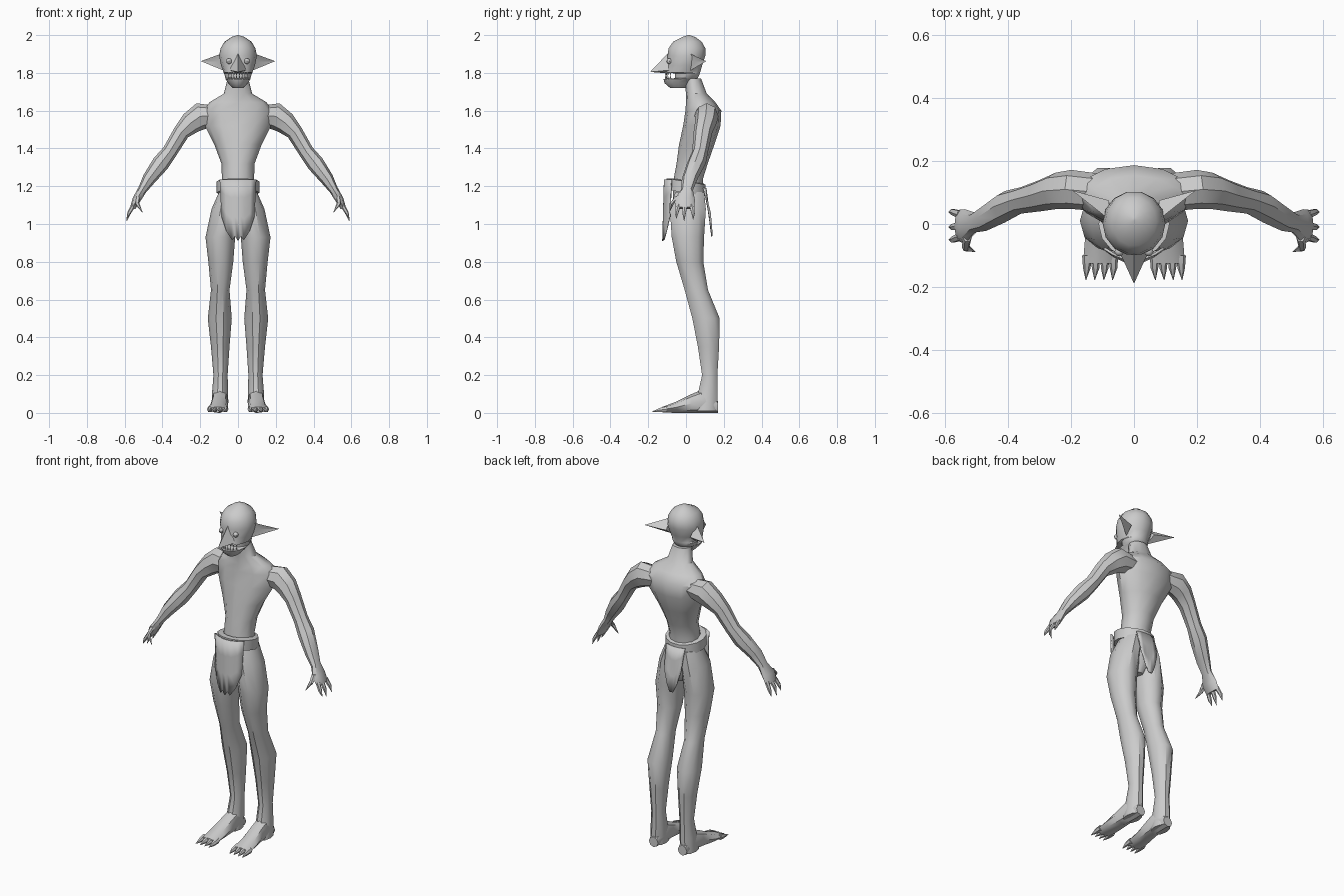
import bpy, bmesh, math
from mathutils import Vector as V

grey = bpy.data.materials.new("plain_grey")
grey.diffuse_color = (0.6, 0.6, 0.6, 1)


def finish(name, bm, mirror=False, angle=40):
    """Turn a bmesh into a smooth-shaded grey object, optionally mirrored in x."""
    bmesh.ops.recalc_face_normals(bm, faces=bm.faces)
    me = bpy.data.meshes.new(name)
    bm.to_mesh(me)
    bm.free()
    me.materials.append(grey)
    ob = bpy.data.objects.new(name, me)
    bpy.context.collection.objects.link(ob)
    bpy.ops.object.select_all(action='DESELECT')
    ob.select_set(True)
    bpy.context.view_layer.objects.active = ob
    bpy.ops.object.shade_smooth_by_angle(angle=math.radians(angle))
    if mirror:
        ob.modifiers.new("mirror", 'MIRROR').use_mirror_merge = False
    return ob


def loft(bm, rings, n=10, closed=False):
    """Skin a list of (centre, u axis, v axis) ellipses."""
    loops = []
    for c, u, v in rings:
        angs = [2 * math.pi * i / n for i in range(n)]
        loops.append([bm.verts.new(V(c) + V(u) * math.cos(a) + V(v) * math.sin(a)) for a in angs])
    pairs = list(zip(loops, loops[1:])) + ([(loops[-1], loops[0])] if closed else [])
    for a, b in pairs:
        for i in range(n):
            j = (i + 1) % n
            bm.faces.new((a[i], a[j], b[j], b[i]))
    if not closed:
        bm.faces.new(loops[0])
        bm.faces.new(loops[-1])


def level(z, x0, x1, y0, y1):
    return (((x0 + x1) / 2, (y0 + y1) / 2, z), ((x1 - x0) / 2, 0, 0), (0, (y1 - y0) / 2, 0))


def limb(bm, pts, n=8):
    """Tube through (x, y, z, radius across, radius in y)."""
    rings = []
    for i, (x, y, z, ru, rv) in enumerate(pts):
        a, b = pts[max(i - 1, 0)], pts[min(i + 1, len(pts) - 1)]
        d = V((b[0] - a[0], 0, b[2] - a[2])).normalized()
        rings.append(((x, y, z), V((-d.z, 0, d.x)) * ru, (0, rv, 0)))
    loft(bm, rings, n)


def solid(bm, verts, faces):
    vs = [bm.verts.new(v) for v in verts]
    for f in faces:
        bm.faces.new([vs[i] for i in f])


# torso with pelvis and neck
bm = bmesh.new()
loft(bm, [level(z, -w, w, a, b) for z, w, a, b in (
    (.97, .03, -.03, .06), (1.05, .09, -.06, .10), (1.15, .095, -.07, .095),
    (1.24, .085, -.065, .09), (1.32, .088, -.05, .115), (1.42, .125, -.037, .15),
    (1.52, .175, -.015, .183), (1.60, .185, -.003, .187), (1.645, .15, 0, .155),
    (1.69, .075, 0, .11), (1.77, .055, -.01, .08))], 12)
finish("torso", bm)

# arms
bm = bmesh.new()
limb(bm, [(.11, .10, 1.575, .05, .06), (.20, .11, 1.57, .072, .062), (.25, .105, 1.535, .06, .058),
          (.30, .09, 1.485, .044, .05), (.36, .075, 1.385, .04, .042), (.41, .055, 1.32, .046, .05),
          (.47, .02, 1.24, .036, .042), (.507, .005, 1.18, .024, .032),
          (.537, -.008, 1.13, .022, .055), (.557, -.005, 1.085, .015, .05)])
finish("arm", bm, True)

# clawed fingers and thumb
bm = bmesh.new()
for y0, y1, tip in ((-.04, -.05, 1.03), (-.005, -.01, 1.015), (.03, .038, 1.025)):
    limb(bm, [(.553, y0, 1.10, .012, .014), (.576, y1, 1.06, .010, .011), (.589, y1, tip, .001, .001)], 6)
limb(bm, [(.53, -.04, 1.145, .015, .018), (.535, -.075, 1.11, .012, .013), (.505, -.088, 1.06, .001, .001)], 6)
finish("fingers", bm, True)

# legs
bm = bmesh.new()
loft(bm, [level(*r) for r in (
    (1.17, .0, .10, -.06, .10), (1.08, .0, .14, -.09, .11), (.93, .015, .172, -.08, .10),
    (.80, .025, .157, -.055, .095), (.65, .045, .143, -.01, .12), (.50, .033, .16, .03, .182),
    (.35, .045, .143, .06, .178), (.20, .055, .13, .083, .168), (.10, .052, .138, .06, .17),
    (.01, .055, .14, .04, .17))], 10)
finish("leg", bm, True)

# feet with pointed toes
bm = bmesh.new()
loft(bm, [((x, y, (lo + hi) / 2), (w, 0, 0), (0, 0, (hi - lo) / 2)) for y, x, w, lo, hi in (
    (.17, .095, .03, 0, .06), (.10, .095, .045, 0, .13), (.03, .098, .046, 0, .10),
    (-.05, .104, .052, 0, .06), (-.125, .107, .055, .002, .032))], 8)
for x in (.065, .093, .122, .150):
    loft(bm, [((x, -.10, .02), (.015, 0, 0), (0, 0, .017)), ((x, -.14, .015), (.012, 0, 0), (0, 0, .013)),
              ((x + .003, -.178, .007), (.001, 0, 0), (0, 0, .001))], 6)
finish("foot", bm, True)

# head, with the mouth pushed in between the lips
bm = bmesh.new()
loft(bm, [level(z, -w, w, a, b) for z, w, a, b in (
    (1.72, .028, -.085, .01), (1.745, .052, -.115, .035), (1.768, .066, -.122, .06),
    (1.772, .066, -.06, .064), (1.797, .074, -.06, .075), (1.802, .076, -.112, .077),
    (1.84, .09, -.10, .088), (1.89, .10, -.10, .105), (1.93, .092, -.095, .105),
    (1.965, .072, -.07, .085), (1.99, .035, -.02, .05), (2.0, .004, .01, .02))], 14)
finish("head", bm)

# long pointed nose
bm = bmesh.new()
solid(bm, [(0, -.09, 1.91), (-.05, -.08, 1.815), (.05, -.08, 1.815), (0, -.19, 1.805),
           (0, -.09, 1.797), (-.022, -.112, 1.84), (.022, -.112, 1.84)],
      [(0, 5, 3), (0, 3, 6), (0, 1, 5), (0, 6, 2), (1, 3, 5), (2, 6, 3), (1, 4, 3), (2, 3, 4),
       (0, 4, 1), (0, 2, 4)])
finish("nose", bm)

# hollow pointed ears
bm = bmesh.new()
solid(bm, [(.08, .015, 1.905), (.07, .02, 1.81), (.197, .107, 1.862), (.08, .075, 1.85), (.105, .05, 1.86)],
      [(0, 4, 2), (1, 2, 4), (0, 1, 4), (0, 2, 3), (1, 3, 2), (0, 3, 1)])
finish("ear", bm, True, 25)

# eyes
bm = bmesh.new()
bmesh.ops.create_uvsphere(bm, u_segments=8, v_segments=6, radius=.015)
bmesh.ops.translate(bm, verts=bm.verts, vec=(.047, -.088, 1.862))
finish("eye", bm, True)

# teeth along both lips
bm = bmesh.new()
for x in (.008, .022, .036, .049):
    y = -.025 - .088 * math.sqrt(1 - (x / .07) ** 2)
    for base, tip in ((1.768, 1.788), (1.804, 1.782)):
        loft(bm, [((x, y + .006, base), (.005, 0, 0), (0, .005, 0)),
                  ((x, y + .004, tip), (.0005, 0, 0), (0, .0005, 0))], 4)
finish("teeth", bm, True)

# belt, tilted down at the back
bm = bmesh.new()
loft(bm, [((0, 0, z), (w, 0, 0), (0, d, -.16 * d)) for z, w, d in (
    (1.165, .113, .107), (1.225, .113, .107), (1.23, .08, .075), (1.17, .08, .075))], 14, True)
finish("belt", bm)


def cloth(name, cols, top, y_top, y_low, curve):
    """Hanging flap from (x, bottom z) columns."""
    bm = bmesh.new()
    rows = []
    for x, low in cols:
        col = []
        for t in (0, .3, .65, 1):
            y = y_top + (y_low - y_top) * t + curve * x * x
            col.append(bm.verts.new((x * (1 - .1 * t), y, top + (low - top) * t)))
        rows.append(col)
    for a, b in zip(rows, rows[1:]):
        for i in range(3):
            bm.faces.new((a[i], b[i], b[i + 1], a[i + 1]))
    ob = finish(name, bm)
    m = ob.modifiers.new("thickness", 'SOLIDIFY')
    m.thickness, m.offset = .008, 0


# loincloth flaps
cloth("front_flap", [(-.095, 1.04), (-.066, .96), (-.034, .915), (-.017, .935), (0, .91),
                     (.017, .935), (.034, .915), (.066, .96), (.095, 1.04)], 1.235, -.113, -.122, 4)
cloth("back_flap", [(-.06, 1.06), (-.035, .98), (-.012, .935), (.012, .935), (.035, .98), (.06, 1.06)],
      1.19, .105, .138, -3)
